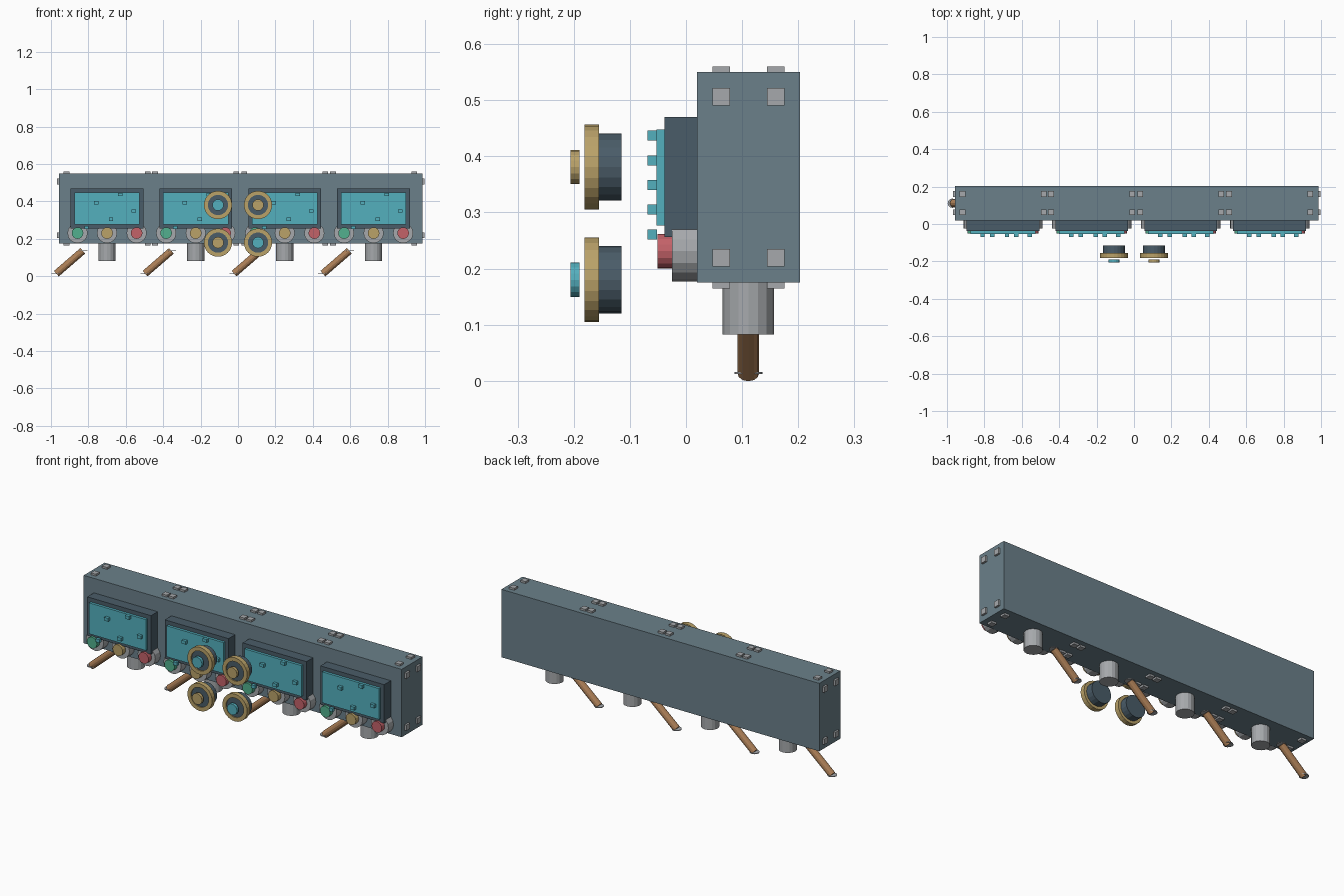
import bpy
import math
from mathutils import Vector

if "Cube" in bpy.data.objects:
    bpy.data.objects.remove(bpy.data.objects["Cube"], do_unlink=True)


def material(name, rgb):
    linear = [((c / 255 + 0.055) / 1.055) ** 2.4 for c in rgb]
    mat = bpy.data.materials.new(name)
    mat.use_nodes = True
    mat.diffuse_color = (*linear, 1)
    mat.node_tree.nodes["Principled BSDF"].inputs["Base Color"].default_value = (*linear, 1)
    return mat


SLATE = material("slate blue", (107, 128, 138))
DARK = material("dark slate", (74, 92, 104))
TEAL = material("teal", (84, 176, 190))
GOLD = material("brass", (186, 162, 105))
GREY = material("light grey", (166, 169, 172))
COPPER = material("copper", (172, 127, 87))
RED = material("red", (196, 98, 105))
GREEN = material("green", (82, 176, 142))


def finish(obj, name, mat):
    obj.name = name
    obj.data.materials.append(mat)
    return obj


def box(name, mat, x, y, z):
    """Box from (low, high) ranges on each axis."""
    ranges = (x, y, z)
    bpy.ops.mesh.primitive_cube_add(size=1, location=[sum(r) / 2 for r in ranges])
    obj = bpy.context.object
    for v in obj.data.vertices:
        v.co = [c * (r[1] - r[0]) for c, r in zip(v.co, ranges)]
    return finish(obj, name, mat)


def block(name, mat, centre, size):
    return box(name, mat, *[(c - s / 2, c + s / 2) for c, s in zip(centre, size)])


def rod(name, mat, start, end, radius, sides=16):
    """Cylinder between two points."""
    a, b = Vector(start), Vector(end)
    bpy.ops.mesh.primitive_cylinder_add(vertices=sides, radius=radius,
                                        depth=(b - a).length, location=(a + b) / 2)
    obj = bpy.context.object
    obj.rotation_euler = (b - a).to_track_quat('Z', 'Y').to_euler()
    return finish(obj, name, mat)


def ring(name, mat, x, z, y_front, y_back, outer, inner, sides=24):
    """Flat-faced annulus facing the front."""
    verts, faces = [], []
    for i in range(sides):
        t = 2 * math.pi * i / sides
        for r, y in ((outer, y_front), (outer, y_back), (inner, y_back), (inner, y_front)):
            verts.append((x + r * math.cos(t), y, z + r * math.sin(t)))
        n = (i + 1) % sides
        for k in range(4):
            m = (k + 1) % 4
            faces.append((4 * i + k, 4 * i + m, 4 * n + m, 4 * n + k))
    mesh = bpy.data.meshes.new(name)
    mesh.from_pydata(verts, [], faces)
    obj = bpy.data.objects.new(name, mesh)
    bpy.context.collection.objects.link(obj)
    return finish(obj, name, mat)


# Long cabinet
LEFT, RIGHT, BOTTOM, TOP = -0.957, 0.986, 0.175, 0.55
box("cabinet", SLATE, (LEFT, RIGHT), (0.02, 0.203), (BOTTOM, TOP))
BOLT_ROWS = (0.0625, 0.16)
BOLT = 0.031

# Bolts on the two ends
for y in BOLT_ROWS:
    for z in (0.219, 0.506):
        for x in (LEFT, RIGHT):
            block("end_bolt", GREY, (x, y, z), (0.022, BOLT, BOLT))

# Four repeated stations along the cabinet
for cx in (-0.7, -0.226, 0.25, 0.725):
    # Display frame and screen
    box("display_frame", DARK, (cx - 0.195, cx + 0.195), (-0.038, 0.03), (0.256, 0.47))
    box("screen", TEAL, (cx - 0.174, cx + 0.174), (-0.0525, -0.03), (0.277, 0.448))

    # Small raised blocks over the screen
    for dx, z in ((0.07, 0.4375), (-0.058, 0.393), (0.142, 0.349), (0.021, 0.305), (-0.11, 0.261)):
        block("screen_block", TEAL, (cx + dx, -0.06, z), (0.024, 0.017, 0.018))

    # Push buttons with grey collars
    for dx, mat in ((-0.158, GREEN), (0, GOLD), (0.158, RED)):
        x, z = cx + dx, 0.231
        rod("button_collar", GREY, (x, 0.03, z), (x, -0.025, z), 0.054)
        rod("button", mat, (x, 0.0, z), (x, -0.0505, z), 0.031)

    # Bolts on top and underside
    for dx in (-0.217, 0.217):
        for y in BOLT_ROWS:
            for z in (BOTTOM, TOP):
                block("bolt", GREY, (cx + dx, y, z), (BOLT, BOLT, 0.021))

    # Grey foot and slanted copper pipe with end flanges
    rod("foot", GREY, (cx, 0.111, 0.083), (cx, 0.111, 0.19), 0.046)
    low, high = (cx - 0.271, 0.111, 0.014), (cx - 0.13, 0.111, 0.136)
    rod("pipe", COPPER, low, high, 0.0195, 12)
    for x, y, z in (low, high):
        rod("pipe_flange", GREY, (x, y, z - 0.002), (x, y, z + 0.002), 0.025, 12)

# Four dials floating in front
for x in (-0.107, 0.107):
    for z in (0.18, 0.381):
        rod("dial_body", DARK, (x, -0.115, z), (x, -0.175, z), 0.06, 20)
        ring("dial_rim", GOLD, x, z, -0.181, -0.155, 0.0755, 0.054)
        knob = TEAL if (x < 0) == (z > 0.3) else GOLD
        rod("dial_knob", knob, (x, -0.19, z), (x, -0.2055, z), 0.0305)
